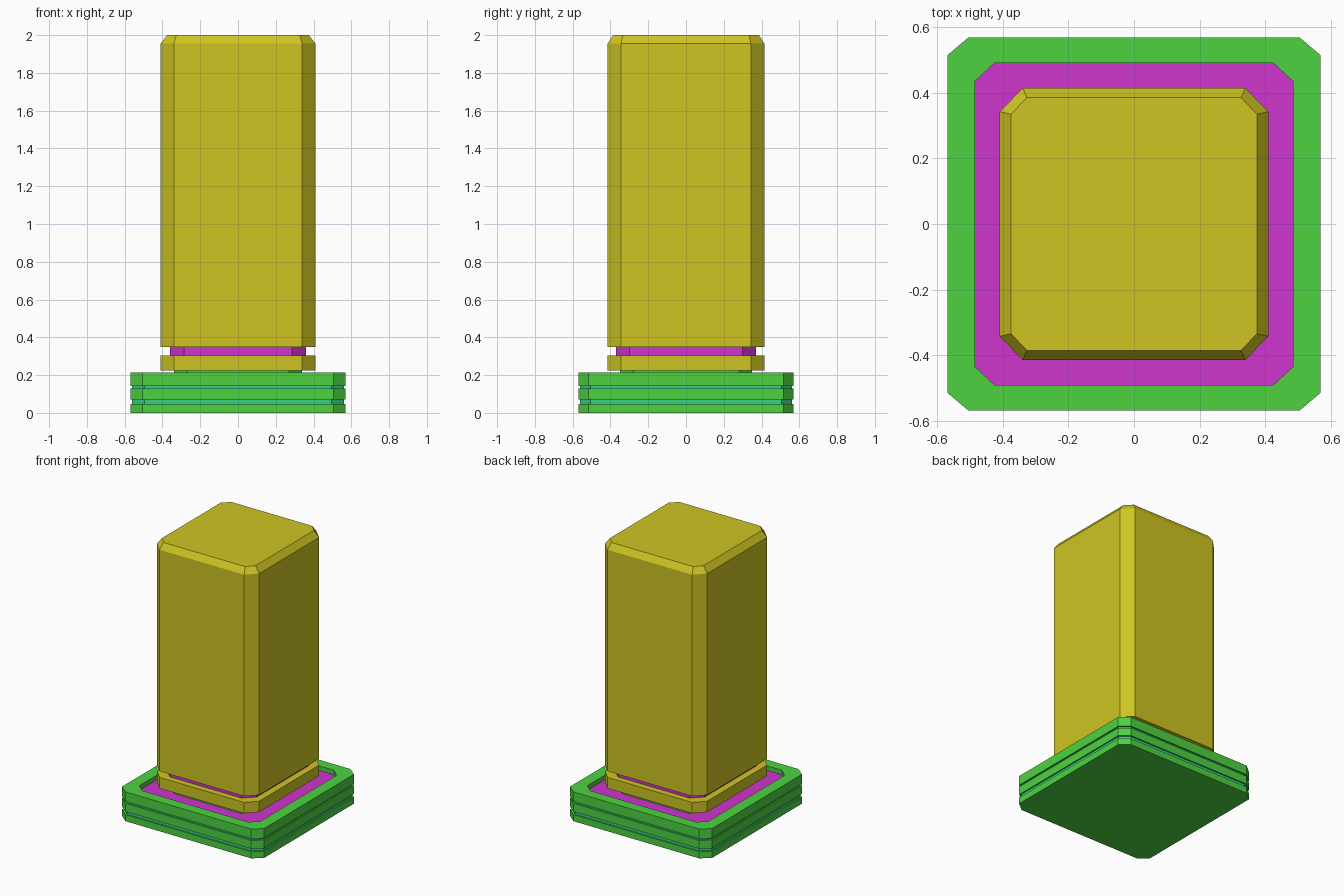
import bpy
import bmesh

cube = bpy.data.objects.get("Cube")
if cube:
    bpy.data.objects.remove(cube, do_unlink=True)


def material(name, colour):
    m = bpy.data.materials.new(name)
    m.use_nodes = True
    m.diffuse_color = (*colour, 1)
    m.node_tree.nodes["Principled BSDF"].inputs["Base Color"].default_value = (*colour, 1)
    return m


yellow = material("yellow", (0.62, 0.56, 0.016))
green = material("green", (0.075, 0.65, 0.052))
teal = material("teal", (0.04, 0.62, 0.25))
magenta = material("magenta", (0.62, 0.035, 0.62))


def block(name, mat, rings):
    """Stack of chamfered rectangles: (z, half x, half y, corner x, corner y), capped at both ends."""
    bm = bmesh.new()
    previous = None
    for z, hx, hy, cx, cy in rings:
        outline = [(cx, -hy), (hx, -cy), (hx, cy), (cx, hy),
                   (-cx, hy), (-hx, cy), (-hx, -cy), (-cx, -hy)]
        ring = [bm.verts.new((x, y, z)) for x, y in outline]
        if previous:
            for i in range(8):
                j = (i + 1) % 8
                bm.faces.new((previous[i], previous[j], ring[j], ring[i]))
        else:
            bm.faces.new(ring[::-1])
        previous = ring
    bm.faces.new(previous)
    bmesh.ops.recalc_face_normals(bm, faces=bm.faces)
    mesh = bpy.data.meshes.new(name)
    bm.to_mesh(mesh)
    bm.free()
    mesh.materials.append(mat)
    obj = bpy.data.objects.new(name, mesh)
    bpy.context.collection.objects.link(obj)
    return obj


def prism(name, mat, bottom, top, size):
    return block(name, mat, [(bottom, *size), (top, *size)])


# Layered plinth with thin recessed joints
plinth = (0.57, 0.57, 0.505, 0.515)
joint = (0.56, 0.56, 0.495, 0.505)
recess = (0.485, 0.492, 0.425, 0.436)
prism("plinth_bottom", green, 0, 0.048, plinth)
prism("lower_joint", teal, 0.048, 0.07, joint)
prism("plinth_middle", green, 0.07, 0.13, plinth)
prism("upper_joint", teal, 0.13, 0.143, joint)
prism("plinth_core", green, 0.143, 0.17, plinth)

# Rim around a sunken floor: rises outside, crosses the top, drops inside to the floor
rim = block("plinth_rim", green, [(0.17, *plinth), (0.213, *plinth),
                                  (0.213, *recess), (0.18, *recess)])
rim.data.materials.append(magenta)
rim.data.polygons[-1].material_index = 1

# Column base
prism("lower_neck", green, 0.18, 0.224, (0.34, 0.35, 0.27, 0.28))
column = (0.41, 0.415, 0.34, 0.343)
prism("column_band", yellow, 0.224, 0.303, column)
prism("upper_neck", magenta, 0.303, 0.348, (0.36, 0.37, 0.287, 0.3))

# Column with a chamfered top
block("column", yellow, [(0.348, *column), (1.955, *column),
                         (2.0, 0.375, 0.386, 0.327, 0.335)])
